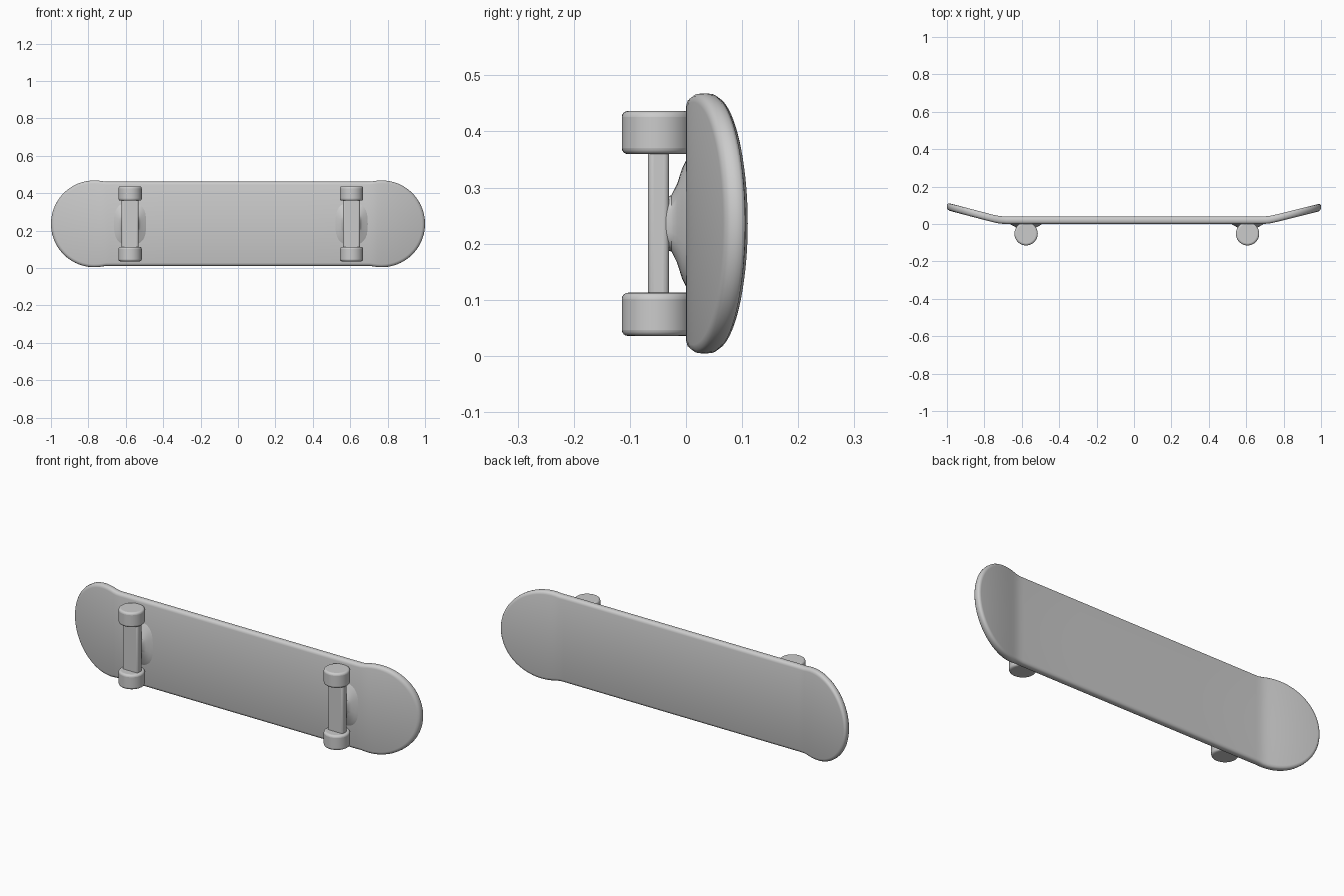
import bpy, bmesh, math
from mathutils import Matrix

if "Cube" in bpy.data.objects:
    bpy.data.objects.remove(bpy.data.objects["Cube"])

MID_Z = 0.236          # height of the long centre line
END_X, END_R = 0.768, 0.232   # centre and radius of the rounded ends

grey = bpy.data.materials.new("grey")
grey.diffuse_color = (0.6, 0.6, 0.6, 1)
grey.use_nodes = True
grey.node_tree.nodes["Principled BSDF"].inputs["Base Color"].default_value = grey.diffuse_color


def finish(bm, name, bevel=0.0, angle=40):
    bmesh.ops.recalc_face_normals(bm, faces=bm.faces)
    mesh = bpy.data.meshes.new(name)
    bm.to_mesh(mesh)
    bm.free()
    mesh.materials.append(grey)
    ob = bpy.data.objects.new(name, mesh)
    bpy.context.collection.objects.link(ob)
    if bevel:
        mod = ob.modifiers.new("round", "BEVEL")
        mod.width, mod.segments = bevel, 4
    bpy.ops.object.select_all(action="DESELECT")
    ob.select_set(True)
    bpy.context.view_layer.objects.active = ob
    bpy.ops.object.shade_smooth_by_angle(angle=math.radians(angle))
    return ob


def bend(x):
    """Upward kick of the nose and tail, with a softened crease."""
    d = abs(x) - 0.72
    if d < -0.02:
        return 0.0
    slope = 0.265 if x < 0 else 0.25
    return slope * (d + math.sqrt(d * d + 0.0004)) / 2


def half_outline(inset):
    """Stations (x, half width) from tail to nose."""
    r = END_R - inset
    arc = [(END_X + r * math.cos(a), r * math.sin(a))
           for a in (math.pi / 2 * i / 20 for i in range(21))]
    hw = 0.225 - inset
    nose = arc + [(0.745, r - 0.001), (0.725, hw + 0.003), (0.705, hw), (0.68, hw), (0.35, hw)]
    return [(-x, w) for x, w in nose] + [(0, hw)] + nose[::-1]


# Deck: stacked outlines give the rounded rim, strips close both faces
bm = bmesh.new()
rim = [(0.016, 0.0), (0.006, 0.003), (0.001, 0.010), (0.0, 0.020),
       (0.001, 0.030), (0.006, 0.037), (0.016, 0.040)]
layers = []
for inset, off in rim:
    pts = half_outline(inset)
    up = [bm.verts.new((x, off + bend(x), MID_Z + w)) for x, w in pts]
    down = [bm.verts.new((x, off + bend(x), MID_Z - w)) for x, w in pts[1:-1]]
    layers.append((up, [up[0]] + down + [up[-1]]))
for (u0, d0), (u1, d1) in zip(layers, layers[1:]):
    for a, b in ((u0, u1), (d0, d1)):
        for i in range(len(a) - 1):
            bm.faces.new((a[i], a[i + 1], b[i + 1], b[i]))
for u, d in (layers[0], layers[-1]):
    for i in range(len(u) - 1):
        quad = list(dict.fromkeys((u[i], u[i + 1], d[i + 1], d[i])))
        bm.faces.new(quad)
finish(bm, "deck", angle=50)


def wheel(x, z, name):
    bm = bmesh.new()
    bmesh.ops.create_cone(bm, cap_ends=True, segments=40, radius1=0.0625,
                          radius2=0.0625, depth=0.077,
                          matrix=Matrix.Translation((x, -0.052, z)))
    finish(bm, name, 0.011)


def axle(x, name):
    bm = bmesh.new()
    bmesh.ops.create_cube(bm, size=1, matrix=Matrix.Translation((x, -0.049, MID_Z))
                          @ Matrix.Diagonal((0.09, 0.038, 0.29, 1)))
    finish(bm, name, 0.010)


def truck_base(x, name):
    """Mount flaring from the axle out to the deck."""
    bm = bmesh.new()
    rings = []
    for y, hx, hz in ((-0.045, 0.042, 0.045), (-0.026, 0.046, 0.05), (-0.016, 0.058, 0.07),
                      (-0.007, 0.075, 0.098), (0.004, 0.092, 0.12)):
        ring = []
        for i in range(32):
            c, s = math.cos(math.tau * i / 32), math.sin(math.tau * i / 32)
            ring.append(bm.verts.new((x + hx * math.copysign(abs(c) ** 0.7, c), y,
                                      MID_Z + hz * math.copysign(abs(s) ** 0.7, s))))
        rings.append(ring)
    for a, b in zip(rings, rings[1:]):
        for i in range(32):
            j = (i + 1) % 32
            bm.faces.new((a[i], a[j], b[j], b[i]))
    bm.faces.new(rings[0])
    bm.faces.new(rings[-1])
    finish(bm, name)


# Trucks: one near each end
for side, x in (("tail", -0.577), ("nose", 0.607)):
    truck_base(x, side + "_truck_base")
    axle(x, side + "_axle")
    wheel(x, 0.074, side + "_lower_wheel")
    wheel(x, 0.398, side + "_upper_wheel")
